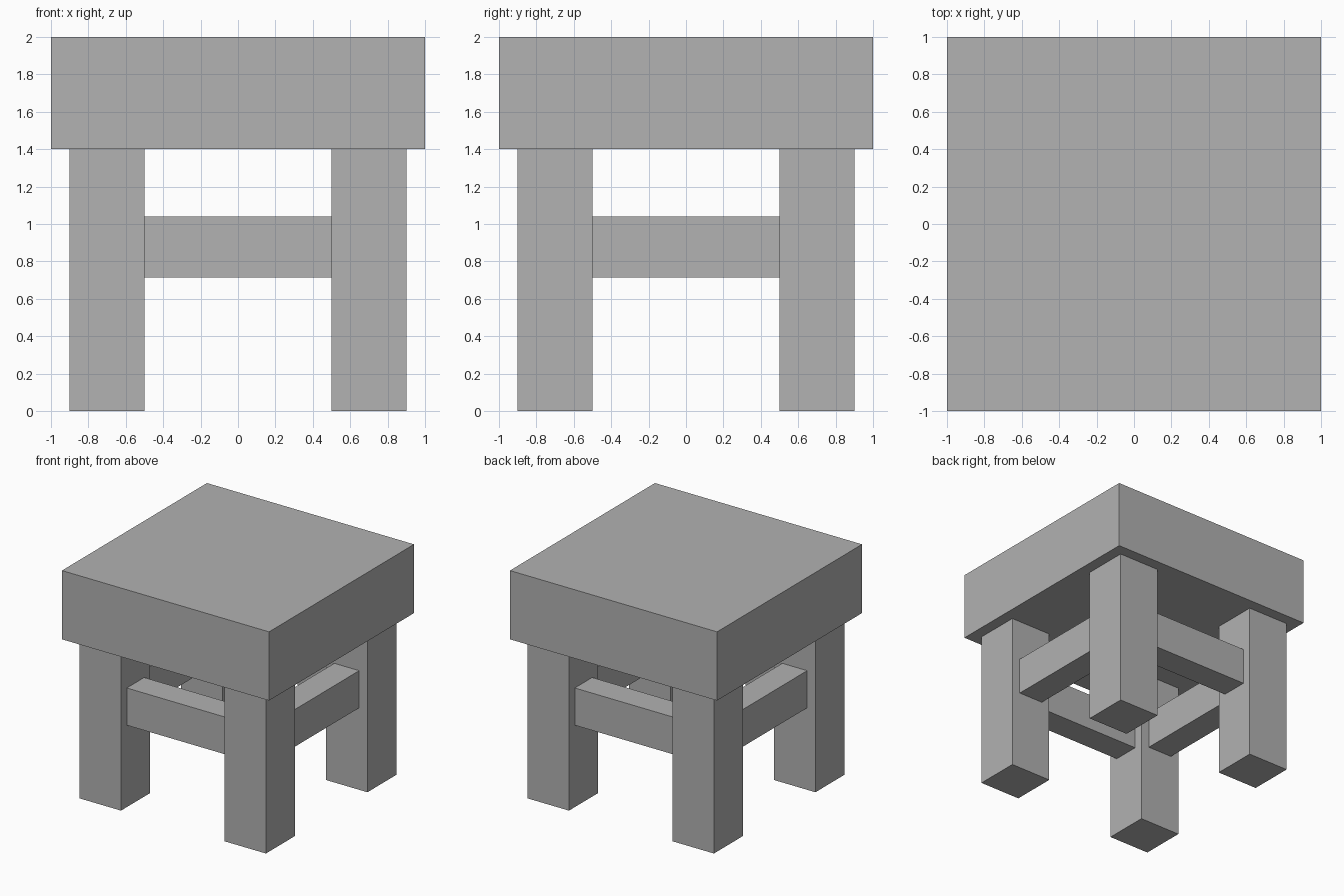
import bpy
from mathutils import Vector

cube = bpy.data.objects.get("Cube")
if cube:
    bpy.data.objects.remove(cube, do_unlink=True)

# Single flat grey for the whole stool
grey = bpy.data.materials.new("plain grey")
grey.use_nodes = True
colour = (0.445, 0.445, 0.445, 1)
grey.diffuse_color = colour
grey.node_tree.nodes["Principled BSDF"].inputs["Base Color"].default_value = colour


def box(name, low, high):
    """Add a box spanning two opposite corners."""
    low, high = Vector(low), Vector(high)
    bpy.ops.mesh.primitive_cube_add(size=1, location=(low + high) / 2)
    ob = bpy.context.object
    ob.name = name
    ob.scale = high - low
    bpy.ops.object.transform_apply(location=False, rotation=False, scale=True)
    ob.data.materials.append(grey)
    return ob


SEAT_BOTTOM = 1.4
LEG_CENTRE, LEG_HALF = 0.7, 0.2
RAIL_HALF, RAIL_LOW, RAIL_HIGH = 0.12, 0.715, 1.04
RAIL_END = LEG_CENTRE - LEG_HALF

# Thick square seat
box("seat", (-1, -1, SEAT_BOTTOM), (1, 1, 2))

# Four square legs
for y, end in ((-LEG_CENTRE, "front"), (LEG_CENTRE, "back")):
    for x, side in ((-LEG_CENTRE, "right"), (LEG_CENTRE, "left")):
        box(f"{end}_{side}_leg", (x - LEG_HALF, y - LEG_HALF, 0),
            (x + LEG_HALF, y + LEG_HALF, SEAT_BOTTOM))

# Rails running between neighbouring legs
for c, across, along in ((-LEG_CENTRE, "front", "right"), (LEG_CENTRE, "back", "left")):
    box(f"{across}_rail", (-RAIL_END, c - RAIL_HALF, RAIL_LOW),
        (RAIL_END, c + RAIL_HALF, RAIL_HIGH))
    box(f"{along}_rail", (c - RAIL_HALF, -RAIL_END, RAIL_LOW),
        (c + RAIL_HALF, RAIL_END, RAIL_HIGH))
